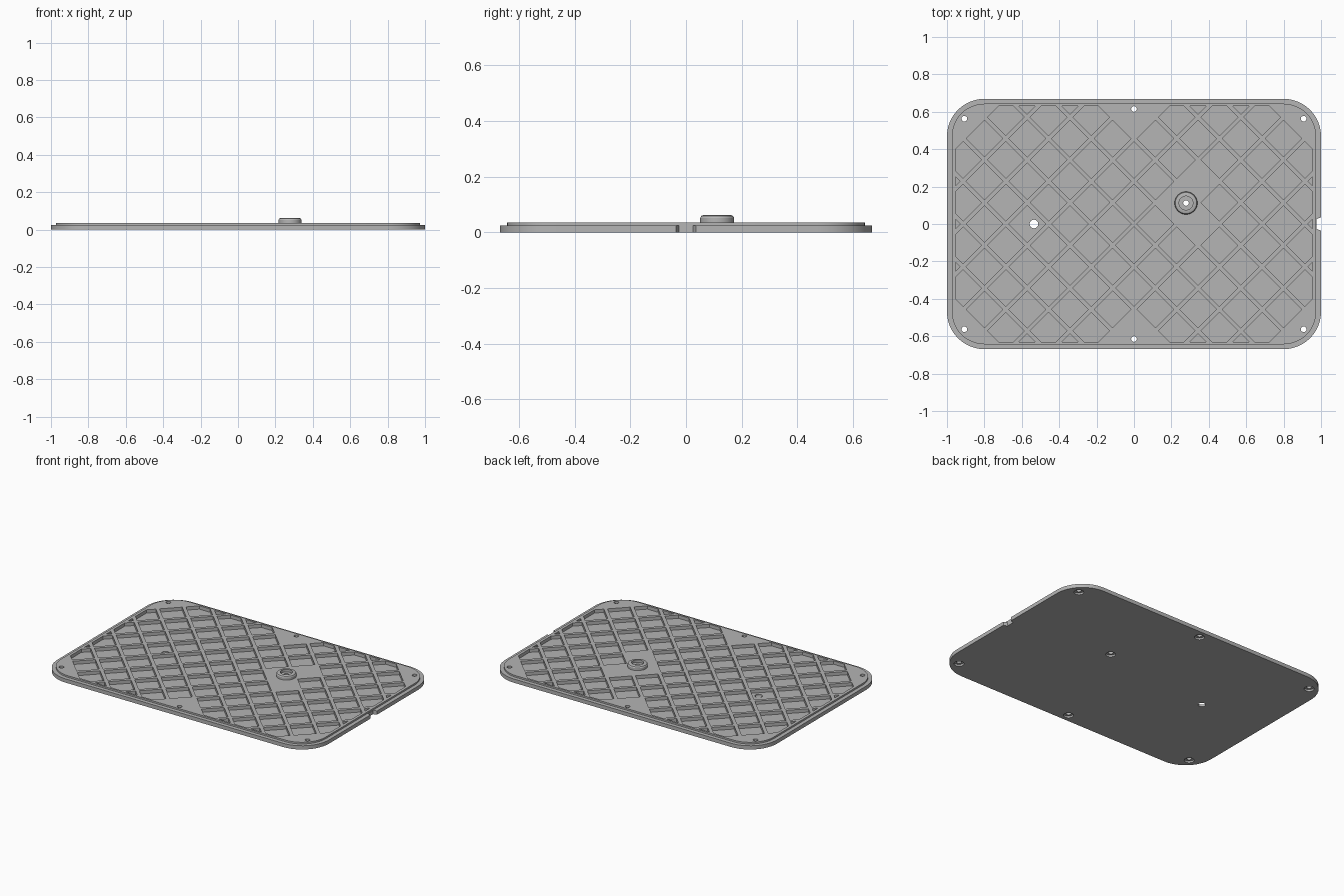
import bpy, bmesh, math
from mathutils import Vector

cube = bpy.data.objects.get("Cube")
if cube:
    bpy.data.objects.remove(cube, do_unlink=True)

grey = bpy.data.materials.new("plain grey")
grey.use_nodes = True
grey.diffuse_color = (0.46, 0.46, 0.46, 1)
grey.node_tree.nodes["Principled BSDF"].inputs["Base Color"].default_value = grey.diffuse_color

BASE_TOP, TOP, FLOOR = 0.025, 0.036, 0.014
PITCH, RIB = 0.2285, 0.016
BOSS = (0.278, 0.112)
MIDDLE_HOLES = [(0, s * 0.615) for s in (-1, 1)]
SCREWS = MIDDLE_HOLES + [(sx * 0.907, sy * 0.563) for sx in (-1, 1) for sy in (-1, 1)]


def finish(name, bm):
    bmesh.ops.recalc_face_normals(bm, faces=bm.faces[:])
    mesh = bpy.data.meshes.new(name)
    bm.to_mesh(mesh)
    bm.free()
    mesh.materials.append(grey)
    obj = bpy.data.objects.new(name, mesh)
    bpy.context.collection.objects.link(obj)
    return obj


def ring(bm, hx, hy, r, z, steps=12):
    """Rounded rectangle of vertices."""
    verts = []
    for q, (sx, sy) in enumerate([(1, 1), (-1, 1), (-1, -1), (1, -1)]):
        for i in range(steps + 1):
            a = math.pi / 2 * (q + i / steps)
            verts.append(bm.verts.new((sx * (hx - r) + r * math.cos(a),
                                       sy * (hy - r) + r * math.sin(a), z)))
    return verts


def bridge(bm, a, b):
    n = len(a)
    for i in range(n):
        bm.faces.new((a[i], a[(i + 1) % n], b[(i + 1) % n], b[i]))


def lathe(bm, profile, centre, closed=False, sides=40):
    """Revolve (radius, height) points about a vertical axis."""
    rings = [[bm.verts.new((centre[0] + r * math.cos(math.tau * i / sides),
                            centre[1] + r * math.sin(math.tau * i / sides), z))
              for i in range(sides)] for r, z in profile]
    for a, b in zip(rings, rings[1:]):
        bridge(bm, a, b)
    if closed:
        bridge(bm, rings[-1], rings[0])
    else:
        bm.faces.new(rings[0])
        bm.faces.new(rings[-1])


def cut(obj, cutter):
    cutter.hide_render = True
    mod = obj.modifiers.new("cut", "BOOLEAN")
    mod.operation, mod.solver, mod.object = "DIFFERENCE", "EXACT", cutter
    bpy.context.view_layer.objects.active = obj
    bpy.ops.object.modifier_apply(modifier=mod.name)
    bpy.data.objects.remove(cutter, do_unlink=True)


def smooth(obj):
    bpy.ops.object.select_all(action="DESELECT")
    obj.select_set(True)
    bpy.context.view_layer.objects.active = obj
    bpy.ops.object.shade_smooth_by_angle(angle=math.radians(25))


# Plate with a stepped rim
bm = bmesh.new()
levels = [ring(bm, 1, 0.669, 0.2, 0), ring(bm, 1, 0.669, 0.2, BASE_TOP),
          ring(bm, 0.974, 0.643, 0.174, BASE_TOP), ring(bm, 0.974, 0.643, 0.174, TOP)]
for lower, upper in zip(levels, levels[1:]):
    bridge(bm, lower, upper)
bm.faces.new(levels[0])
bm.faces.new(levels[-1])
plate = finish("plate", bm)

# Diamond pockets between diagonal ribs, trimmed to a straight frame
bm = bmesh.new()
half = PITCH / 2 - RIB
for a in range(-9, 10):
    for b in range(-6, 7):
        x, y = a * PITCH / 2, b * PITCH / 2
        solid = any(math.dist((x, y), c) < 0.15 for c in MIDDLE_HOLES + [BOSS])
        if (a + b) % 2 == 0 or abs(a) + abs(b) >= 13 or solid:
            continue
        bm.faces.new([bm.verts.new((x + dx * half, y + dy * half, FLOOR))
                      for dx, dy in ((1, 0), (0, 1), (-1, 0), (0, -1))])
for side in (-1, 1):
    for edge in (Vector((side * 0.955, 0, 0)), Vector((0, side * 0.63, 0))):
        bmesh.ops.bisect_plane(bm, geom=bm.verts[:] + bm.edges[:] + bm.faces[:],
                               plane_co=edge, plane_no=edge.normalized(), clear_outer=True)
grown = bmesh.ops.extrude_face_region(bm, geom=bm.faces[:], use_keep_orig=True)
bmesh.ops.translate(bm, vec=(0, 0, 0.1),
                    verts=[g for g in grown["geom"] if isinstance(g, bmesh.types.BMVert)])
cut(plate, finish("pocket_cutter", bm))

# Screw holes with counterbores below, and the plain through hole
bm = bmesh.new()
for centre in SCREWS + [BOSS]:
    lathe(bm, [(0.03, -0.1), (0.03, 0.012), (0.015, 0.012), (0.015, 0.1)], centre)
lathe(bm, [(0.023, -0.1), (0.023, 0.1)], (-0.535, 0))
cut(plate, finish("hole_cutter", bm))

# Tapered notch in the left edge
bm = bmesh.new()
outline = [(0.976, -0.026), (1.01, -0.04), (1.01, 0.04), (0.976, 0.026)]
low, high = [[bm.verts.new((x, y, z)) for x, y in outline] for z in (-0.1, 0.1)]
bridge(bm, low, high)
bm.faces.new(low)
bm.faces.new(high)
cut(plate, finish("notch_cutter", bm))
smooth(plate)

# Raised round boss with a recessed centre
bm = bmesh.new()
lathe(bm, [(0.015, 0.03), (0.015, 0.045), (0.037, 0.045), (0.037, 0.062),
           (0.05, 0.062), (0.057, 0.059), (0.061, 0.052), (0.061, 0.03)], BOSS, closed=True)
smooth(finish("boss", bm))
